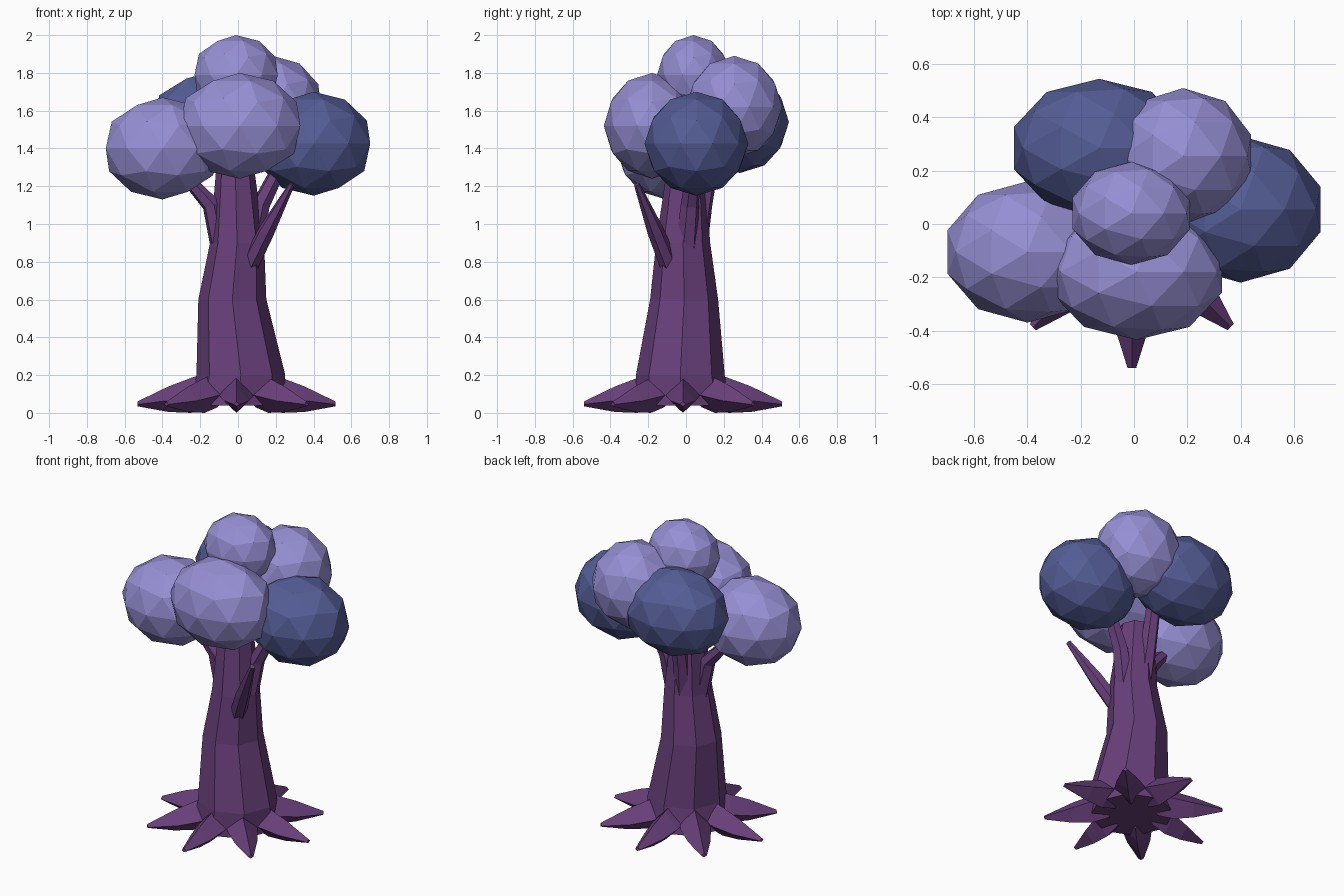
import bpy, bmesh, math
from mathutils import Vector

if "Cube" in bpy.data.objects:
    bpy.data.objects.remove(bpy.data.objects["Cube"])


def material(name, rgb):
    lin = [((c / 255 + 0.055) / 1.055) ** 2.4 for c in rgb]
    m = bpy.data.materials.new(name)
    m.diffuse_color = (*lin, 1)
    m.use_nodes = True
    m.node_tree.nodes["Principled BSDF"].inputs["Base Color"].default_value = m.diffuse_color
    return m


BARK = material("purple bark", (104, 63, 122))
LIGHT = material("lavender leaves", (150, 143, 212))
DARK = material("slate blue leaves", (84, 93, 150))


def finish(name, bm, mat):
    bmesh.ops.recalc_face_normals(bm, faces=bm.faces[:])
    me = bpy.data.meshes.new(name)
    bm.to_mesh(me)
    bm.free()
    me.materials.append(mat)
    ob = bpy.data.objects.new(name, me)
    bpy.context.collection.objects.link(ob)
    return ob


def loft(name, rings, mat):
    """Skin a list of equal-length point rings and cap both ends."""
    bm = bmesh.new()
    rows = [[bm.verts.new(p) for p in ring] for ring in rings]
    n = len(rows[0])
    for a, b in zip(rows, rows[1:]):
        for i in range(n):
            j = (i + 1) % n
            bm.faces.new((a[i], a[j], b[j], b[i]))
    bm.faces.new(rows[0])
    bm.faces.new(rows[-1])
    return finish(name, bm, mat)


def tube(name, path, sides=6):
    """Tapered branch through (x, y, z, radius) points."""
    pts = [Vector(p[:3]) for p in path]
    rings = []
    for k, p in enumerate(pts):
        d = (pts[min(k + 1, len(pts) - 1)] - pts[max(k - 1, 0)]).normalized()
        u = d.cross(Vector((0.3, 1, 0))).normalized()
        v = d.cross(u)
        rings.append([p + path[k][3] * (u * math.cos(t) + v * math.sin(t))
                      for t in (math.tau * i / sides for i in range(sides))])
    return loft(name, rings, BARK)


def leaf_ball(name, centre, radii, mat):
    """Faceted ball fitted to the given half extents."""
    bm = bmesh.new()
    bmesh.ops.create_icosphere(bm, subdivisions=2, radius=1)
    ext = [max(abs(v.co[a]) for v in bm.verts) for a in range(3)]
    for v in bm.verts:
        v.co = [centre[a] + v.co[a] * radii[a] / ext[a] for a in range(3)]
    return finish(name, bm, mat)


# Trunk: eight-sided, slightly leaning (z, centre x, centre y, radius)
levels = [(0.04, 0.0, -0.02, 0.25), (0.2, 0.015, -0.03, 0.235),
          (0.6, -0.03, -0.01, 0.18), (0.9, -0.005, -0.015, 0.143),
          (1.3, -0.015, 0.0, 0.1)]
loft("trunk", [[(cx + r * math.cos(i * math.tau / 8),
                 cy + r * math.sin(i * math.tau / 8), z) for i in range(8)]
               for z, cx, cy, r in levels], BARK)

# Roots: eight ridged spikes (distance, half width, top, side, bottom heights)
sections = [(0.14, 0.085, 0.22, 0.11, 0.03), (0.24, 0.09, 0.185, 0.09, 0.0),
            (0.36, 0.068, 0.14, 0.065, 0.005), (0.525, 0.016, 0.06, 0.045, 0.035)]
for k in range(8):
    a = k * math.tau / 8
    c, s = math.cos(a), math.sin(a)
    rings = []
    for d, w, top, side, bot in sections:
        local = [(d, w, side), (d, 0, top), (d, -w, side), (d, 0, bot)]
        rings.append([(-0.008 + x * c - y * s, -0.016 + x * s + y * c, z)
                      for x, y, z in local])
    loft(f"root_{k + 1}", rings, BARK)

# Branches
tube("front_right_branch", [(0.05, -0.08, 0.76, 0.05), (0.15, -0.16, 0.96, 0.045),
                            (0.285, -0.26, 1.21, 0.016)])
tube("left_branch", [(-0.085, -0.01, 0.84, 0.055), (-0.14, -0.02, 1.1, 0.05),
                     (-0.25, -0.03, 1.22, 0.035)])
tube("right_branch", [(0.07, 0.0, 0.85, 0.06), (0.12, 0.02, 1.1, 0.05),
                      (0.21, 0.04, 1.28, 0.04)])
tube("back_branch", [(-0.02, 0.06, 0.88, 0.055), (-0.03, 0.09, 1.1, 0.05),
                     (-0.03, 0.14, 1.38, 0.045)])

# Foliage
leaf_ball("left_foliage", (-0.40, -0.105, 1.40), (0.30, 0.265, 0.27), LIGHT)
leaf_ball("front_foliage", (0.01, -0.18, 1.52), (0.32, 0.255, 0.28), LIGHT)
leaf_ball("right_foliage", (0.40, 0.055, 1.425), (0.30, 0.275, 0.275), DARK)
leaf_ball("top_foliage", (-0.01, 0.04, 1.79), (0.22, 0.193, 0.21), LIGHT)
leaf_ball("back_right_foliage", (0.185, 0.255, 1.62), (0.255, 0.255, 0.27), LIGHT)
leaf_ball("back_left_foliage", (-0.13, 0.285, 1.54), (0.32, 0.26, 0.27), DARK)
